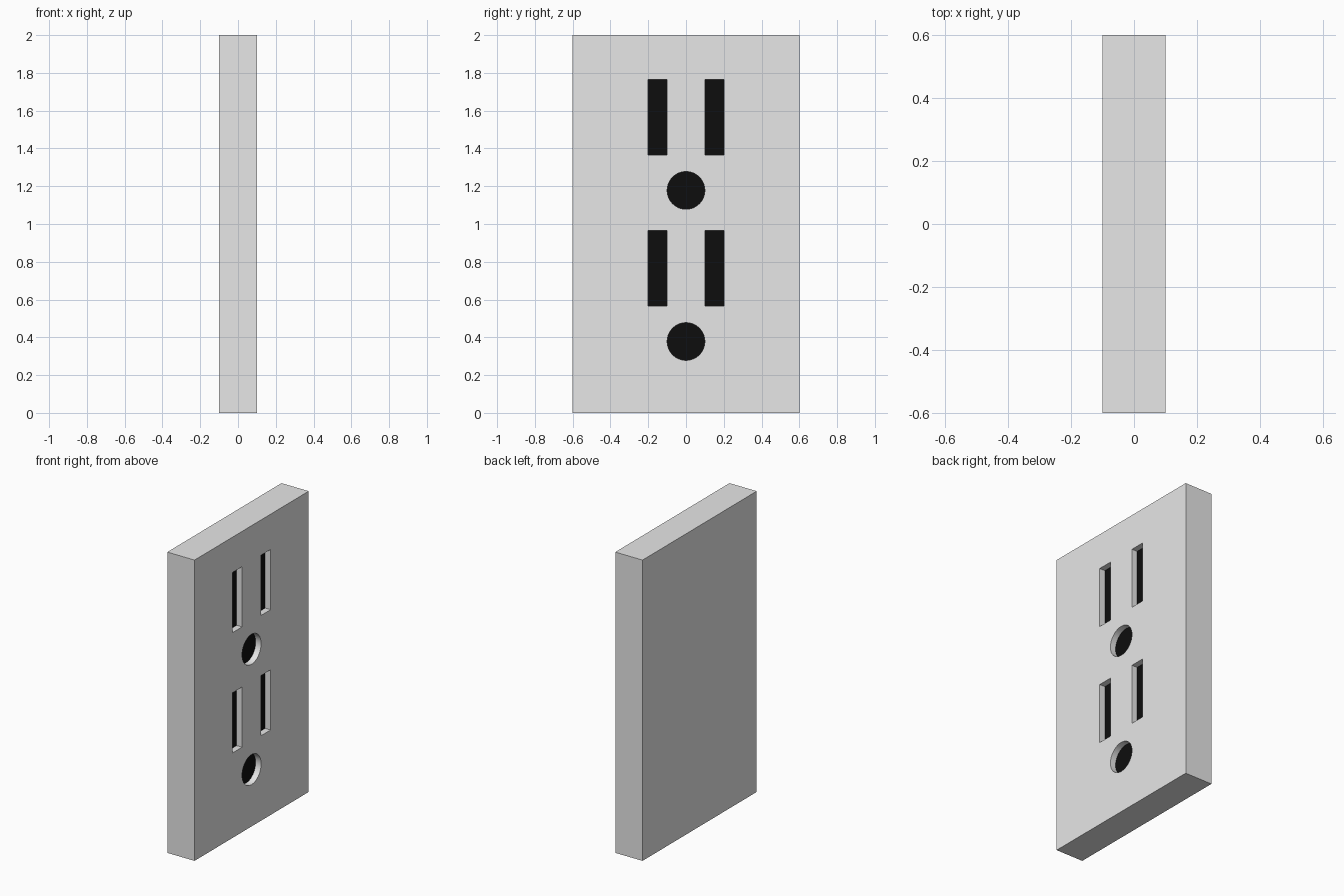
import bpy, bmesh, math
from mathutils import Matrix

if "Cube" in bpy.data.objects:
    bpy.data.objects.remove(bpy.data.objects["Cube"])

DEPTH = 0.04           # how far the sockets sink into the face
FACE_X = 0.1           # outer face of the plate


def material(name, value):
    m = bpy.data.materials.new(name)
    m.diffuse_color = (value, value, value, 1)
    m.use_nodes = True
    m.node_tree.nodes["Principled BSDF"].inputs["Base Color"].default_value = m.diffuse_color
    return m


def make_object(name, bm):
    mesh = bpy.data.meshes.new(name)
    bm.to_mesh(mesh)
    bm.free()
    ob = bpy.data.objects.new(name, mesh)
    bpy.context.collection.objects.link(ob)
    return ob


def add_box(bm, size, centre):
    bmesh.ops.create_cube(bm, size=1, matrix=Matrix.Translation(centre) @ Matrix.Diagonal((*size, 1)))


# Plate
bm = bmesh.new()
add_box(bm, (0.2, 1.2, 2.0), (0, 0, 1))
plate = make_object("wall_plate", bm)
plate.data.materials.append(material("light grey", 0.8))
plate.data.materials.append(material("black", 0.004))

# Cutters: two blade slots and a round ground hole per socket
bm = bmesh.new()
for z in (0.378, 1.178):
    for side in (-1, 1):
        add_box(bm, (2 * DEPTH, 0.1, 0.4), (FACE_X, side * 0.15, z + 0.387))
    bmesh.ops.create_cone(bm, cap_ends=True, segments=32, radius1=0.1, radius2=0.1, depth=2 * DEPTH,
                          matrix=Matrix.Translation((FACE_X, 0, z)) @ Matrix.Rotation(math.pi / 2, 4, 'Y'))
cutter = make_object("socket_cutter", bm)
cutter.hide_render = True

# Cut the sockets
mod = plate.modifiers.new("sockets", 'BOOLEAN')
mod.operation = 'DIFFERENCE'
mod.solver = 'EXACT'
mod.object = cutter
bpy.context.view_layer.objects.active = plate
plate.select_set(True)
bpy.ops.object.modifier_apply(modifier=mod.name)
bpy.data.objects.remove(cutter)

# Black socket floors, grey everywhere else
for p in plate.data.polygons:
    is_floor = p.normal.x > 0.9 and p.center.x < FACE_X - DEPTH / 2
    p.material_index = 1 if is_floor else 0

bpy.ops.object.shade_smooth_by_angle(angle=math.radians(30))
